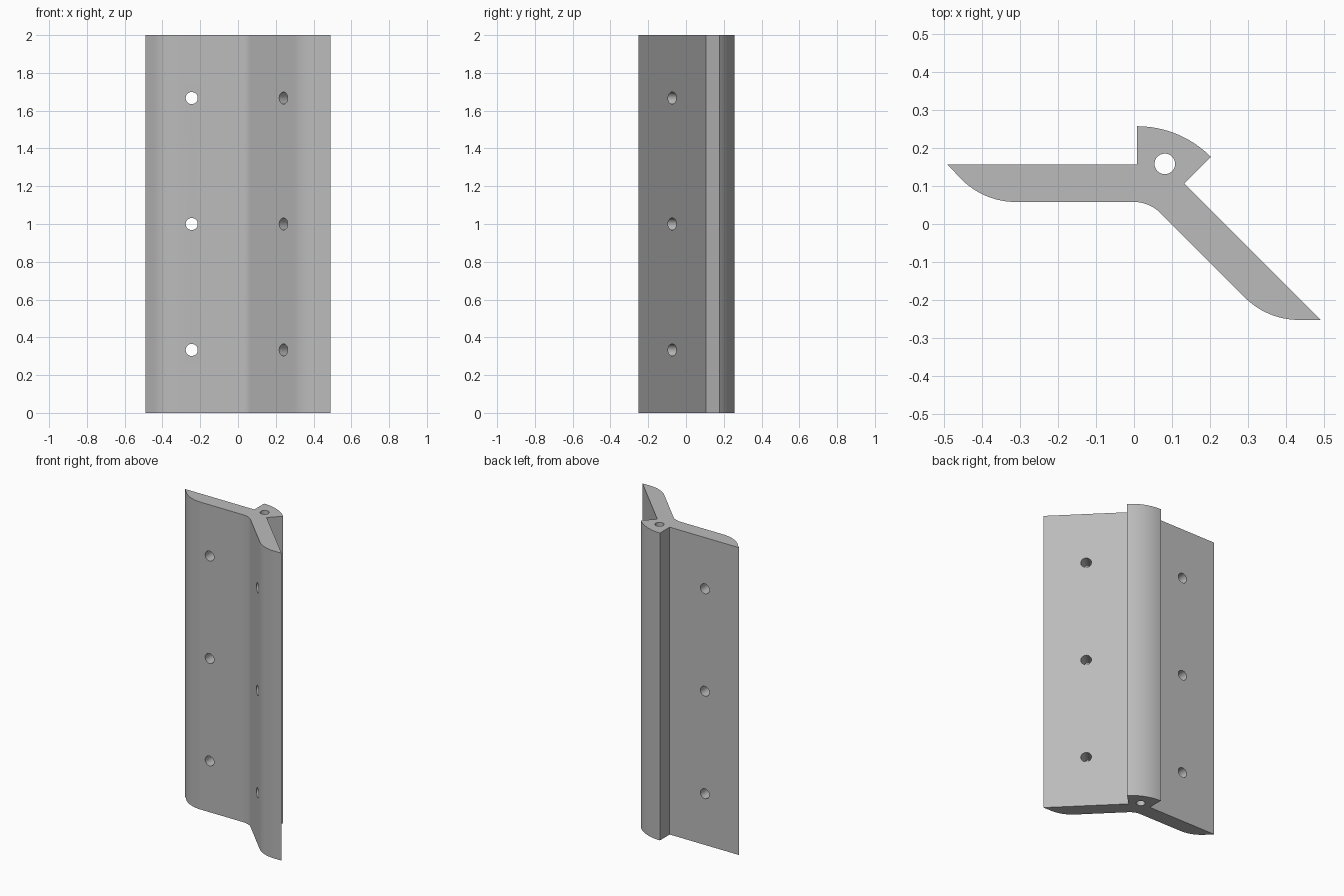
import bpy, bmesh
from math import radians, sin, cos
from mathutils import Vector

if "Cube" in bpy.data.objects:
    bpy.data.objects.remove(bpy.data.objects["Cube"])

HEIGHT = 2.0
grey = bpy.data.materials.new("plain grey")
grey.use_nodes = True
colour = (0.5, 0.5, 0.5, 1)
grey.diffuse_color = colour
grey.node_tree.nodes["Principled BSDF"].inputs["Base Color"].default_value = colour


def arc(x, y, r, start, end, steps=12):
    """Points along an arc, angles in degrees."""
    angles = [radians(start + (end - start) * i / steps) for i in range(steps + 1)]
    return [(x + r * cos(a), y + r * sin(a)) for a in angles]


# Cross-section: left wing, hinge ridge, angled wing, inner fillet
profile = [(-0.49, 0.156), (0.008, 0.156)]
profile += arc(0.008, -0.017, 0.274, 90, 45)
profile += [(0.132, 0.106), (0.49, -0.252)]
profile += arc(0.433, -0.052, 0.2, 270, 225)
profile += arc(-0.001, -0.042, 0.1, 45, 90)
profile += arc(-0.311, 0.258, 0.2, 270, 225)

bm = bmesh.new()
base = bm.faces.new([bm.verts.new((x, y, 0)) for x, y in profile])
top = bmesh.ops.extrude_face_region(bm, geom=[base])["geom"]
bmesh.ops.translate(bm, verts=[v for v in top if isinstance(v, bmesh.types.BMVert)],
                    vec=(0, 0, HEIGHT))
bmesh.ops.recalc_face_normals(bm, faces=bm.faces)
mesh = bpy.data.meshes.new("angled_bracket")
bm.to_mesh(mesh)
bm.free()
mesh.materials.append(grey)
bracket = bpy.data.objects.new("angled_bracket", mesh)
bpy.context.collection.objects.link(bracket)


def drill(centre, direction, radius, depth):
    """Cut a round hole through the bracket."""
    turn = Vector(direction).to_track_quat("Z", "Y").to_euler()
    bpy.ops.mesh.primitive_cylinder_add(vertices=32, radius=radius, depth=depth,
                                        location=centre, rotation=turn)
    cutter = bpy.context.object
    cutter.name = "hole_cutter"
    cutter.hide_render = True
    cutter.data.materials.append(grey)
    bpy.context.view_layer.objects.active = bracket
    mod = bracket.modifiers.new("hole", "BOOLEAN")
    mod.operation = "DIFFERENCE"
    mod.solver = "EXACT"
    mod.object = cutter
    bpy.ops.object.modifier_apply(modifier=mod.name)
    bpy.data.objects.remove(cutter)


# Screw holes in both wings, and the pin hole down the ridge
for i in (1, 3, 5):
    z = HEIGHT * i / 6
    drill((-0.245, 0.107, z), (0, 1, 0), 0.032, 0.3)
    drill((0.275, -0.108, z), (1, 1, 0), 0.032, 0.3)
drill((0.081, 0.158, HEIGHT / 2), (0, 0, 1), 0.027, HEIGHT + 0.2)

bpy.ops.object.select_all(action="DESELECT")
bracket.select_set(True)
bpy.context.view_layer.objects.active = bracket
bpy.ops.object.shade_smooth_by_angle(angle=radians(25))
